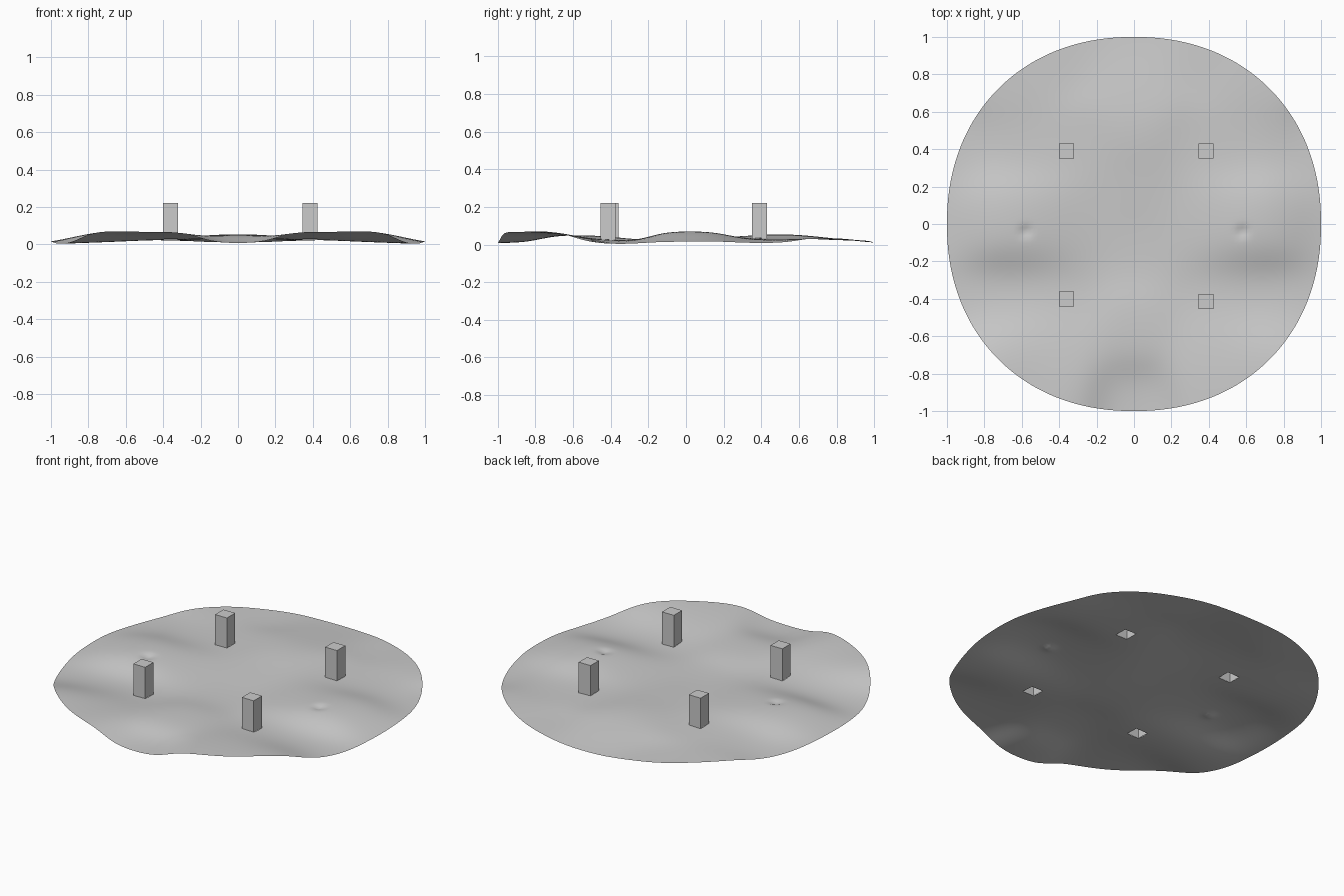
import bpy
import bmesh
import math
from mathutils import Vector

old = bpy.data.objects.get("Cube")
if old:
    bpy.data.objects.remove(old)

GREY = (0.6, 0.6, 0.6, 1)
mat = bpy.data.materials.new("plain_grey")
mat.use_nodes = True
mat.diffuse_color = GREY
mat.node_tree.nodes["Principled BSDF"].inputs["Base Color"].default_value = GREY

# Terrain heights on one half, mirrored across x
HEIGHTS = [
    (0, -.99, .005), (0, -.55, .05), (0, -.15, .025), (0, .2, .04),
    (0, .5, .06), (0, .78, .04), (0, 1, 0),
    (.42, -.93, .07), (.72, -.7, .078), (.45, -.65, .055),
    (.88, -.42, 0), (.4, -.38, .02), (.65, -.38, .005),
    (1, 0, -.005), (.78, .03, .075), (.6, 0, .08), (.42, .03, .06),
    (.25, 0, .025), (.95, .35, .005), (.6, .4, .025), (.35, .4, .035),
    (.65, .78, .035), (.4, .92, .02),
]
POINTS = HEIGHTS + [(-x, y, z) for x, y, z in HEIGHTS if x]
SPREAD, ROUNDNESS = .15, 2.15
HALF, POST_TOP = .04, .22
POSTS = {
    "front_left_post": (.385, -.415), "front_right_post": (-.36, -.4),
    "back_left_post": (.385, .39), "back_right_post": (-.36, .39),
}


def height(x, y):
    """Smooth blend of the terrain heights, with a small dimple on each mound."""
    total = weight = 0
    for px, py, pz in POINTS:
        w = math.exp(-((x - px) ** 2 + (y - py) ** 2) / (2 * SPREAD ** 2))
        total += w * pz
        weight += w
    dimple = math.exp(-((abs(x) - .58) ** 2 + (y + .04) ** 2) / .0008)
    return max(total / weight - .015 * dimple, 0)


def outline(x, y):
    """Map a square grid onto the rounded plan shape."""
    u, v = x * math.sqrt(1 - y * y / 2), y * math.sqrt(1 - x * x / 2)
    r = math.hypot(u, v)
    if r:
        s = (abs(u / r) ** ROUNDNESS + abs(v / r) ** ROUNDNESS) ** (-1 / ROUNDNESS)
        u, v = u * s, v * s
    return u, v


def finish(bm, name):
    mesh = bpy.data.meshes.new(name)
    bm.to_mesh(mesh)
    bm.free()
    mesh.materials.append(mat)
    obj = bpy.data.objects.new(name, mesh)
    bpy.context.collection.objects.link(obj)
    return obj


# Rolling ground sheet
bm = bmesh.new()
bmesh.ops.create_grid(bm, x_segments=90, y_segments=90, size=1)
for v in bm.verts:
    v.co.x, v.co.y = outline(v.co.x, v.co.y)

# Square openings under the hollow posts
for cx, cy in POSTS.values():
    centre = Vector((cx, cy, 0))
    for axis in (Vector((1, 0, 0)), Vector((0, 1, 0))):
        for side in (-HALF, HALF):
            faces = [f for f in bm.faces
                     if (f.calc_center_median() - centre).length < HALF * 3]
            geom = set(faces)
            for f in faces:
                geom.update(f.edges)
                geom.update(f.verts)
            bmesh.ops.bisect_plane(bm, geom=list(geom), dist=1e-5,
                                   plane_co=centre + axis * side, plane_no=axis)
    inside = []
    for f in bm.faces:
        d = f.calc_center_median() - centre
        if max(abs(d.x), abs(d.y)) < HALF:
            inside.append(f)
    bmesh.ops.delete(bm, geom=inside, context='FACES')

for v in bm.verts:
    v.co.z = height(v.co.x, v.co.y)
ground = finish(bm, "ground_sheet")
bpy.ops.object.select_all(action='DESELECT')
ground.select_set(True)
bpy.context.view_layer.objects.active = ground
bpy.ops.object.shade_smooth_by_angle(angle=math.radians(60))

# Hollow square posts, open at the base
for name, (cx, cy) in POSTS.items():
    bm = bmesh.new()
    bmesh.ops.create_cube(bm, size=2 * HALF)
    base = [f for f in bm.faces if f.normal.z < -.5]
    bmesh.ops.delete(bm, geom=base, context='FACES_ONLY')
    for v in bm.verts:
        x, y = v.co.x + cx, v.co.y + cy
        v.co = (x, y, POST_TOP if v.co.z > 0 else height(x, y))
    finish(bm, name)
